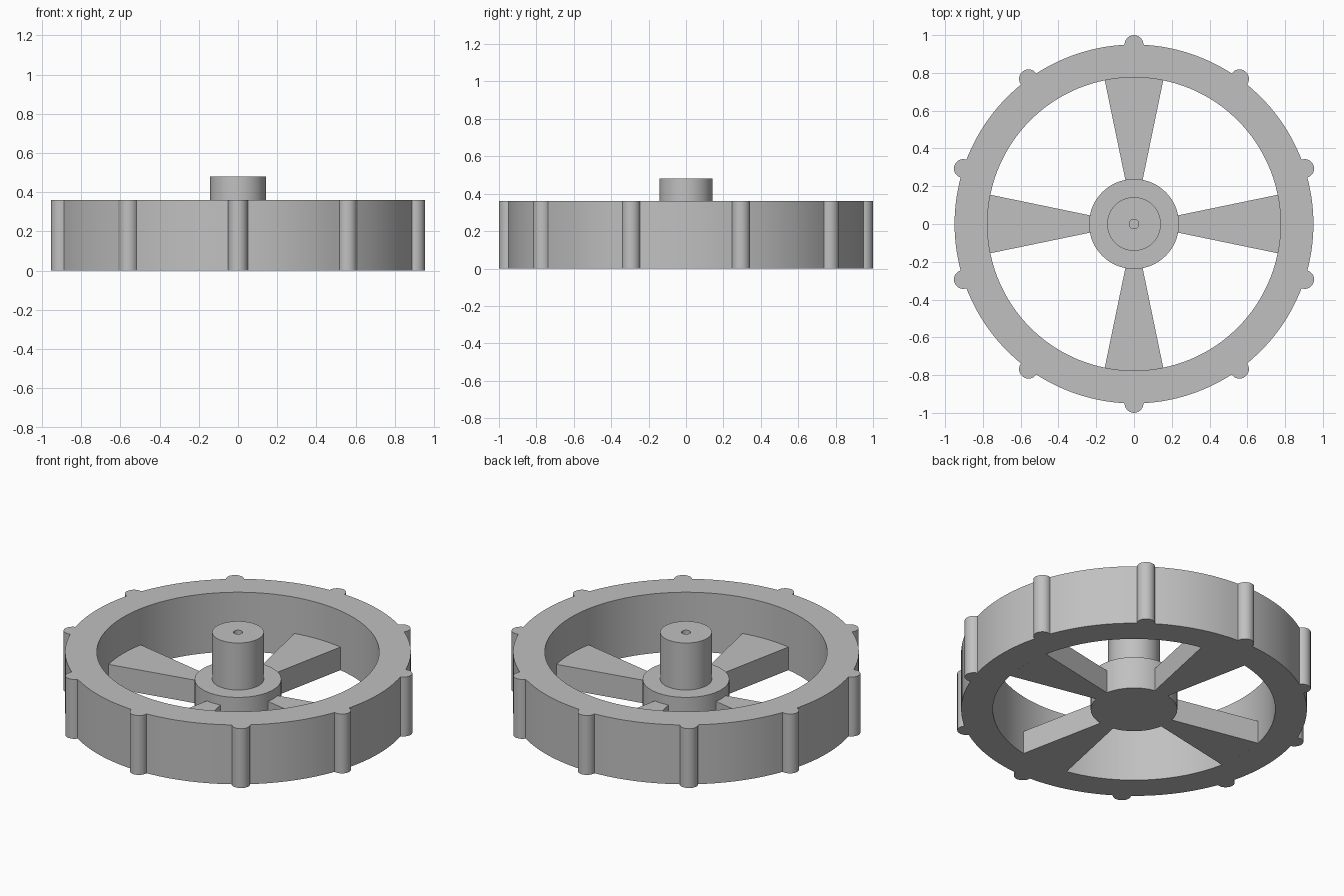
import bpy
import bmesh
from math import pi, sin, cos, atan2, hypot, radians
from mathutils import Vector, Matrix

cube = bpy.data.objects.get("Cube")
if cube:
    bpy.data.objects.remove(cube)

RIM_OUT, RIM_IN, RIM_H = 0.95, 0.776, 0.36
LUG_R, LUGS = 0.05, 10
HUB_R, HUB_H = 0.238, 0.195
SHAFT_R, SHAFT_TOP = 0.142, 0.48
BORE_R, BORE_FLOOR = 0.025, 0.25
SPOKE_H, SPOKE_HALF = 0.14, radians(11.5)

grey = bpy.data.materials.new("plain grey")
grey.use_nodes = True
colour = (0.53, 0.53, 0.53, 1)
grey.diffuse_color = colour
grey.node_tree.nodes["Principled BSDF"].inputs["Base Color"].default_value = colour


def finish(name, bm):
    """Turn a bmesh into a named, smooth-shaded object with sharp edges kept."""
    bmesh.ops.recalc_face_normals(bm, faces=bm.faces)
    mesh = bpy.data.meshes.new(name)
    bm.to_mesh(mesh)
    bm.free()
    mesh.materials.append(grey)
    obj = bpy.data.objects.new(name, mesh)
    bpy.context.collection.objects.link(obj)
    bpy.ops.object.select_all(action="DESELECT")
    obj.select_set(True)
    bpy.context.view_layer.objects.active = obj
    bpy.ops.object.shade_smooth_by_angle(angle=radians(30))
    return obj


def extrude(bm, faces, height):
    result = bmesh.ops.extrude_face_region(bm, geom=faces)
    verts = [v for v in result["geom"] if isinstance(v, bmesh.types.BMVert)]
    bmesh.ops.translate(bm, verts=verts, vec=(0, 0, height))


# Rim with round lugs: one closed outline, paired with the inner circle
outline = []
gap = 2 * pi / LUGS
lug_half = LUG_R / RIM_OUT
for k in range(LUGS):
    mid = pi / 2 + k * gap
    centre = Vector((cos(mid), sin(mid))) * RIM_OUT
    for i in range(13):
        a = mid + (i / 6 - 1) * radians(91)
        outline.append(centre + LUG_R * Vector((cos(a), sin(a))))
    for i in range(1, 14):
        a = mid + lug_half + (gap - 2 * lug_half) * i / 14
        outline.append(Vector((cos(a), sin(a))) * RIM_OUT)

bm = bmesh.new()
outer = [bm.verts.new((p.x, p.y, 0)) for p in outline]
inner = [bm.verts.new((*(p.normalized() * RIM_IN), 0)) for p in outline]
n = len(outline)
ring = [bm.faces.new((outer[i], outer[(i + 1) % n], inner[(i + 1) % n], inner[i]))
        for i in range(n)]
extrude(bm, ring, RIM_H)
finish("lugged_rim", bm)

# Hub and shaft turned from one profile, with a blind bore in the top
profile = [(0, 0), (HUB_R, 0), (HUB_R, HUB_H), (SHAFT_R, HUB_H),
           (SHAFT_R, SHAFT_TOP), (BORE_R, SHAFT_TOP),
           (BORE_R, BORE_FLOOR), (0, BORE_FLOOR)]
bm = bmesh.new()
points = [bm.verts.new((r, 0, z)) for r, z in profile]
edges = [bm.edges.new(pair) for pair in zip(points, points[1:])]
bmesh.ops.spin(bm, geom=points + edges, cent=(0, 0, 0), axis=(0, 0, 1),
               angle=2 * pi, steps=72)
bmesh.ops.remove_doubles(bm, verts=bm.verts, dist=0.0001)
finish("hub_and_shaft", bm)

# Four flared spokes, curved at the outer end to meet the rim
for k, side in enumerate(("left", "back", "right", "front")):
    bm = bmesh.new()
    shape = [(0.22, 0.043), (0.22, -0.043)]
    for i in range(9):
        a = SPOKE_HALF * (i / 4 - 1)
        shape.append((RIM_IN * cos(a), RIM_IN * sin(a)))
    base = bm.faces.new([bm.verts.new((x, y, 0)) for x, y in shape])
    extrude(bm, [base], SPOKE_H)
    bmesh.ops.rotate(bm, verts=bm.verts, cent=(0, 0, 0),
                     matrix=Matrix.Rotation(k * pi / 2, 3, "Z"))
    finish(side + "_spoke", bm)
